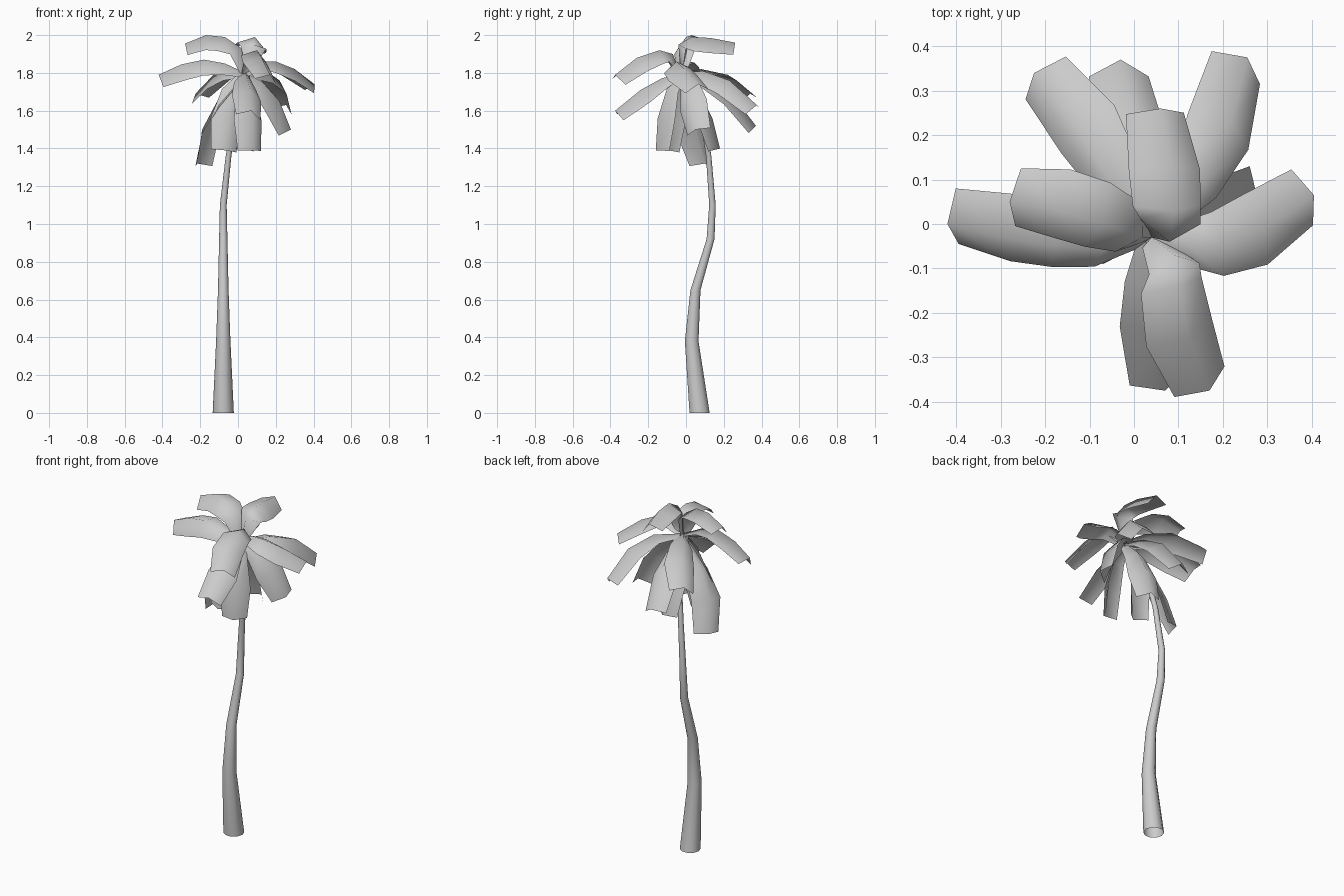
import bpy
import bmesh
from math import cos, sin, pi
from mathutils import Matrix, Vector

cube = bpy.data.objects.get("Cube")
if cube:
    bpy.data.objects.remove(cube, do_unlink=True)

grey = bpy.data.materials.new("plain grey")
grey.use_nodes = True
COLOUR = (0.6, 0.6, 0.6, 1)
grey.diffuse_color = COLOUR
grey.node_tree.nodes["Principled BSDF"].inputs["Base Color"].default_value = COLOUR


def finish(name, bm):
    """Turn a bmesh into a smooth, grey object."""
    mesh = bpy.data.meshes.new(name)
    bm.to_mesh(mesh)
    bm.free()
    mesh.materials.append(grey)
    obj = bpy.data.objects.new(name, mesh)
    bpy.context.collection.objects.link(obj)
    bpy.ops.object.select_all(action="DESELECT")
    obj.select_set(True)
    bpy.context.view_layer.objects.active = obj
    bpy.ops.object.shade_smooth_by_angle(angle=pi * 0.48)


def bridge(bm, rows, closed=False):
    """Fill quads between neighbouring rows of vertices."""
    for low, high in zip(rows, rows[1:]):
        count = len(low)
        for i in range(count if closed else count - 1):
            j = (i + 1) % count
            bm.faces.new((low[i], low[j], high[j], high[i]))


def make_trunk(stations, sides=10):
    """Loft level rings along the bent trunk; each station is x, y, z, radius."""
    bm = bmesh.new()
    rings = []
    for x, y, z, radius in stations:
        angles = [2 * pi * i / sides for i in range(sides)]
        rings.append([bm.verts.new((x + radius * cos(a), y + radius * sin(a), z))
                      for a in angles])
    bridge(bm, rings, closed=True)
    finish("trunk", bm)


CROWN = Vector((0.04, -0.03, 1.8))
FULL_HALF_WIDTH = 0.084
FOLD = 0.7


def make_frond(name, roll, *points):
    """Sweep a strip folded along its midrib; positive roll lowers its right edge."""
    bm = bmesh.new()
    path = [CROWN] + [Vector(p) for p in points]
    steps = [(b - a).length for a, b in zip(path, path[1:])]
    outward = path[-1] - CROWN
    rows = []
    for i, centre in enumerate(path):
        tangent = path[min(i + 1, len(path) - 1)] - path[max(i - 1, 0)]
        heading = tangent + outward * 0.3
        heading.z = 0
        side = heading.normalized().cross(Vector((0, 0, 1)))
        side = Matrix.Rotation(roll, 3, tangent) @ side
        normal = side.cross(tangent).normalized()
        # Narrow at the crown, widest past the middle, slightly tapered tip
        along = sum(steps[:i]) / sum(steps)
        half = FULL_HALF_WIDTH * sin(pi * (0.1 + 0.6 * along))
        rows.append([bm.verts.new(centre + (side * c - normal * FOLD * abs(c)) * half)
                     for c in (-1, 0, 1)])
    bridge(bm, rows)
    finish(name, bm)


# Trunk, leaning back and then returning to the crown
make_trunk([
    (-0.078, 0.072, 0, 0.056),
    (-0.078, 0.03, 0.38, 0.038),
    (-0.078, 0.05, 0.65, 0.028),
    (-0.078, 0.13, 0.92, 0.022),
    (-0.078, 0.14, 1.1, 0.018),
    (-0.05, 0.12, 1.36, 0.015),
    (-0.02, 0.09, 1.55, 0.014),
    (0.03, -0.03, 1.8, 0.012),
])

# Upper fronds, rising before they bend over
make_frond("top_right_frond", -0.3, (0.02, -0.03, 1.93), (-0.07, 0, 1.99), (-0.17, 0.03, 2), (-0.28, 0.05, 1.955))
make_frond("top_back_frond", 0.3, (0.08, -0.04, 1.95), (0.09, 0.03, 1.99), (0.085, 0.13, 1.985), (0.06, 0.26, 1.96))
make_frond("upper_front_frond", -0.3, (0.09, -0.07, 1.9), (0.1, -0.14, 1.92), (0.125, -0.26, 1.88), (0.17, -0.375, 1.79))

# Spreading fronds
make_frond("right_frond", -0.45, (-0.07, -0.06, 1.85), (-0.18, -0.05, 1.87), (-0.3, -0.03, 1.845), (-0.42, 0, 1.79))
make_frond("left_frond", 0.15, (0.12, -0.05, 1.86), (0.2, -0.05, 1.86), (0.3, -0.01, 1.82), (0.405, 0.065, 1.74))
make_frond("back_right_frond", -0.3, (-0.04, 0.08, 1.82), (-0.13, 0.22, 1.79), (-0.225, 0.34, 1.69))
make_frond("back_left_frond", 0.35, (0.15, 0.09, 1.81), (0.22, 0.23, 1.76), (0.255, 0.375, 1.63))
make_frond("back_frond", 0.25, (0.02, 0.1, 1.77), (0, 0.24, 1.69), (-0.03, 0.37, 1.52))
make_frond("lower_front_frond", -0.3, (0.05, -0.13, 1.77), (0.065, -0.24, 1.71), (0.07, -0.375, 1.6))

# Hanging fronds
make_frond("hanging_front_frond", -0.2, (0.06, -0.1, 1.72), (0.08, -0.15, 1.56), (0.08, -0.16, 1.39))
make_frond("hanging_front_right_frond", -1.2, (-0.02, -0.05, 1.7), (-0.05, -0.08, 1.55), (-0.07, -0.09, 1.39))
make_frond("hanging_left_frond", 0.85, (0.13, -0.01, 1.75), (0.22, 0.01, 1.65), (0.28, 0.05, 1.5))
make_frond("hanging_right_frond", 0, (-0.11, 0.02, 1.65), (-0.19, 0.05, 1.5), (-0.215, 0.1, 1.32))
make_frond("hanging_back_frond", 0.3, (0.03, 0.07, 1.7), (0.03, 0.14, 1.56), (0.03, 0.18, 1.4))
